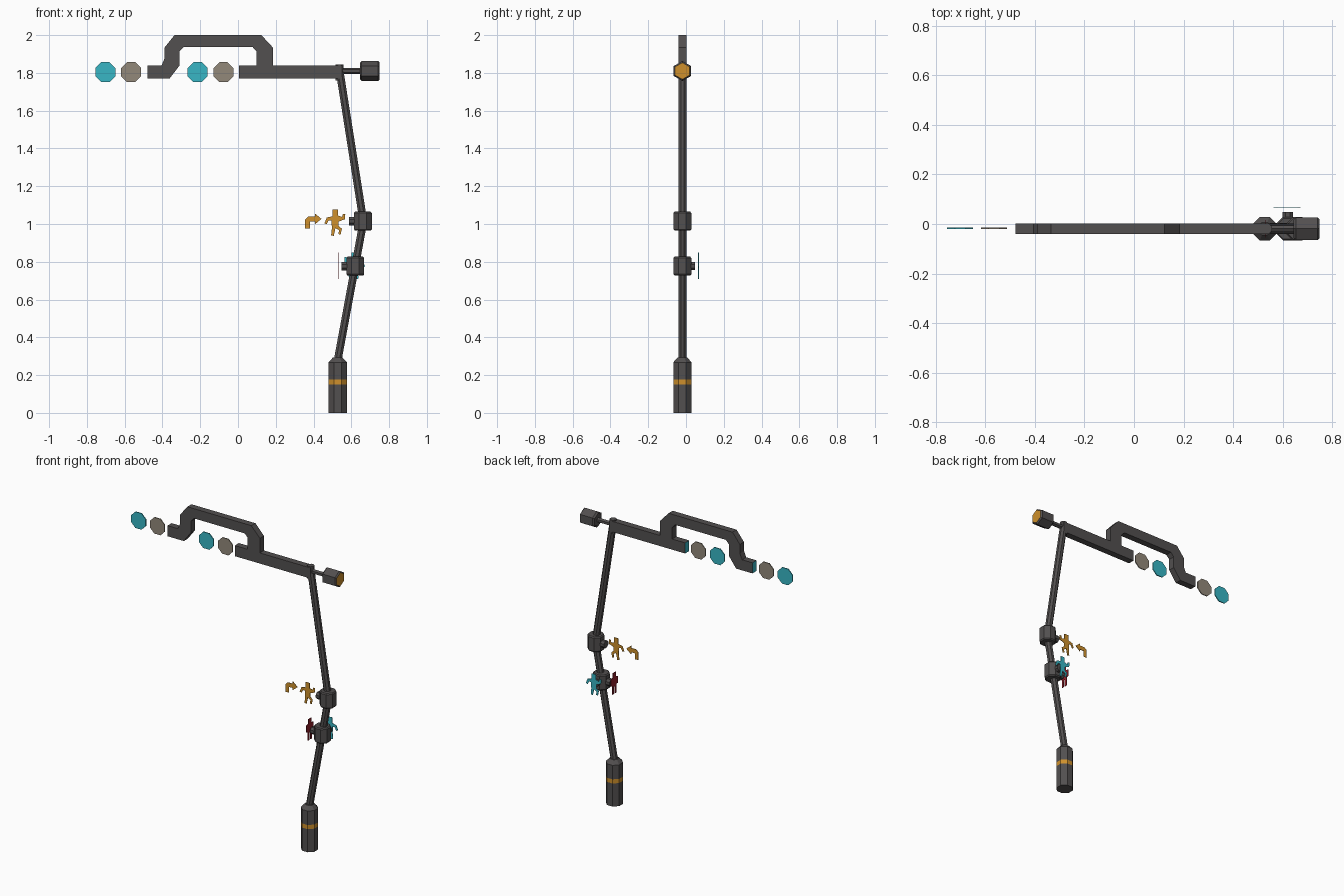
import bpy, bmesh, math
from mathutils import Vector

cube = bpy.data.objects.get("Cube")
if cube:
    bpy.data.objects.remove(cube)

YC = -0.019  # depth of the centre line


def material(name, rgb):
    m = bpy.data.materials.new(name)
    m.use_nodes = True
    m.diffuse_color = (*rgb, 1)
    m.node_tree.nodes["Principled BSDF"].inputs["Base Color"].default_value = (*rgb, 1)
    return m


GREY = material("dark grey", (0.085, 0.079, 0.079))
TEAL = material("teal", (0.04, 0.47, 0.56))
TAUPE = material("taupe", (0.29, 0.25, 0.195))
ORANGE = material("orange", (0.62, 0.28, 0.025))
RED = material("red", (0.3, 0.015, 0.025))


def finish(name, bm, mats, rule=None):
    """Turn a bmesh into an object; rule marks faces for the second colour."""
    bmesh.ops.recalc_face_normals(bm, faces=bm.faces)
    for f in bm.faces:
        if rule and rule(f):
            f.material_index = 1
    me = bpy.data.meshes.new(name)
    bm.to_mesh(me)
    bm.free()
    for m in mats:
        me.materials.append(m)
    ob = bpy.data.objects.new(name, me)
    bpy.context.collection.objects.link(ob)
    return ob


def plate(name, outline, origin, u, depth, mats, rule=None):
    """Extrude an outline drawn along u and z, centred on origin."""
    u, up = Vector(u), Vector((0, 0, 1))
    n = u.cross(up)
    bm = bmesh.new()
    start = Vector(origin) - n * depth / 2
    face = bm.faces.new([bm.verts.new(start + u * a + up * b) for a, b in outline])
    new = bmesh.ops.extrude_face_region(bm, geom=[face])["geom"]
    bmesh.ops.translate(bm, vec=n * depth, verts=[g for g in new if isinstance(g, bmesh.types.BMVert)])
    return finish(name, bm, mats, rule)


def loft(name, sections, sides, axis="z", mats=(GREY,), rule=None, turn=0.5):
    """Skin regular polygons (centre, radius) stacked along an axis."""
    frames = {"x": ((0, 1, 0), (0, 0, 1)), "y": ((0, 0, 1), (1, 0, 0)), "z": ((1, 0, 0), (0, 1, 0))}
    a, b = map(Vector, frames[axis])
    angles = [math.tau * (i + turn) / sides for i in range(sides)]
    bm = bmesh.new()
    rings = [[bm.verts.new(Vector(c) + (a * math.cos(t) + b * math.sin(t)) * r) for t in angles]
             for c, r in sections]
    for low, high in zip(rings, rings[1:]):
        for i in range(sides):
            j = (i + 1) % sides
            bm.faces.new((low[i], low[j], high[j], high[i]))
    bm.faces.new(rings[0])
    bm.faces.new(rings[-1])
    return finish(name, bm, mats, rule)


# Post base with painted band
levels = [(0, 0.052), (0.15, 0.052), (0.177, 0.052), (0.268, 0.052), (0.293, 0.028)]
loft("post_base", [((0.528, YC, z), r) for z, r in levels], 8, mats=(GREY, ORANGE),
     rule=lambda f: 0.15 < f.calc_center_median().z < 0.177 and abs(f.normal.z) < 0.5)

# Bent post
loft("post", [((0.528, YC, 0.28), 0.0225), ((0.664, YC, 1.013), 0.0225), ((0.535, YC, 1.83), 0.0225)], 8)
loft("post_top", [((0.537, YC, z), 0.022) for z in (1.76, 1.845)], 8)

# Two collars, each with emitter stubs
for label, x, z in (("upper", 0.661, 1.015), ("lower", 0.621, 0.777)):
    loft(label + "_collar", [((x, YC, z + h), r) for h, r in
                             ((-0.05, 0.045), (-0.043, 0.051), (0.043, 0.051), (0.05, 0.045))], 8)
    loft(label + "_side_stub", [((x - 0.04, YC, z), 0.024), ((x - 0.073, YC, z), 0.024)], 8, "x")
loft("lower_back_stub", [((0.621, 0.02, 0.777), 0.023), ((0.621, 0.048, 0.777), 0.023)], 8, "y")

# Horizontal arm and raised bridge, with lit left-hand ends
arm = [(-0.479, 1.839), (-0.405, 1.839), (-0.389, 1.876), (-0.389, 1.934), (-0.336, 2.0),
       (0.124, 2.0), (0.185, 1.934), (0.185, 1.839), (0.55, 1.839), (0.55, 1.77),
       (0.005, 1.77), (0.005, 1.839), (0.098, 1.839), (0.098, 1.913), (0.077, 1.937),
       (-0.288, 1.937), (-0.31, 1.913), (-0.31, 1.839), (-0.362, 1.77), (-0.479, 1.77)]


def lit_end(f):
    c = f.calc_center_median()
    return f.normal.x < -0.99 and c.z < 1.82 and (c.x < -0.45 or abs(c.x) < 0.02)


plate("arm", arm, (0, YC, 0), (1, 0, 0), 0.042, (GREY, TEAL), lit_end)

# End cap on a thin neck
loft("cap_neck", [((0.54, YC, 1.81), 0.015), ((0.66, YC, 1.81), 0.015)], 6, "x")
cap = [(0.645, 0.042), (0.655, 0.053), (0.742, 0.053), (0.75, 0.044)]
loft("end_cap", [((x, YC, 1.81), r) for x, r in cap], 6, "x", (GREY, ORANGE),
     lambda f: f.normal.x > 0.95)

# Floating signal discs
for i, (x, mat) in enumerate(((-0.702, TEAL), (-0.566, TAUPE), (-0.214, TEAL), (-0.077, TAUPE))):
    loft("signal_disc_%d" % (i + 1), [((x, YC + d, 1.804), 0.057) for d in (-0.002, 0.004)], 8, "y", (mat,))

# Floating pictogram signs
walker = [(-.013, .07), (.017, .07), (.017, .037), (.038, .03), (.043, .047), (.055, .047),
          (.053, .018), (.02, .006), (.02, -.018), (.037, -.032), (.03, -.064), (.018, -.06),
          (.022, -.04), (.003, -.028), (-.006, -.07), (-.02, -.067), (-.016, -.03), (-.018, .012),
          (-.033, .012), (-.043, -.008), (-.055, -.003), (-.043, .027), (-.013, .034)]
half = [(.015, .07), (.015, .04), (.035, .035), (.035, -.01), (.022, -.01), (.02, -.068), (.005, -.068), (.004, -.02)]
stander = half + [(-a, b) for a, b in reversed(half)]
arrow = [(-.044, -.04), (-.044, .01), (-.028, .025), (.008, .025), (.008, .04),
         (.042, .012), (.008, -.016), (.008, -.002), (-.02, -.002), (-.02, -.04)]
plate("walker_sign", walker, (0.513, YC, 1.007), (1, 0, 0), 0.003, (ORANGE,))
plate("arrow_sign", arrow, (0.4, YC, 1.015), (1, 0, 0), 0.003, (ORANGE,))
plate("back_walker_sign", walker, (0.618, 0.066, 0.778), (-1, 0, 0), 0.003, (TEAL,))
plate("stander_sign", stander, (0.53, YC, 0.778), (0, 1, 0), 0.003, (RED,))
